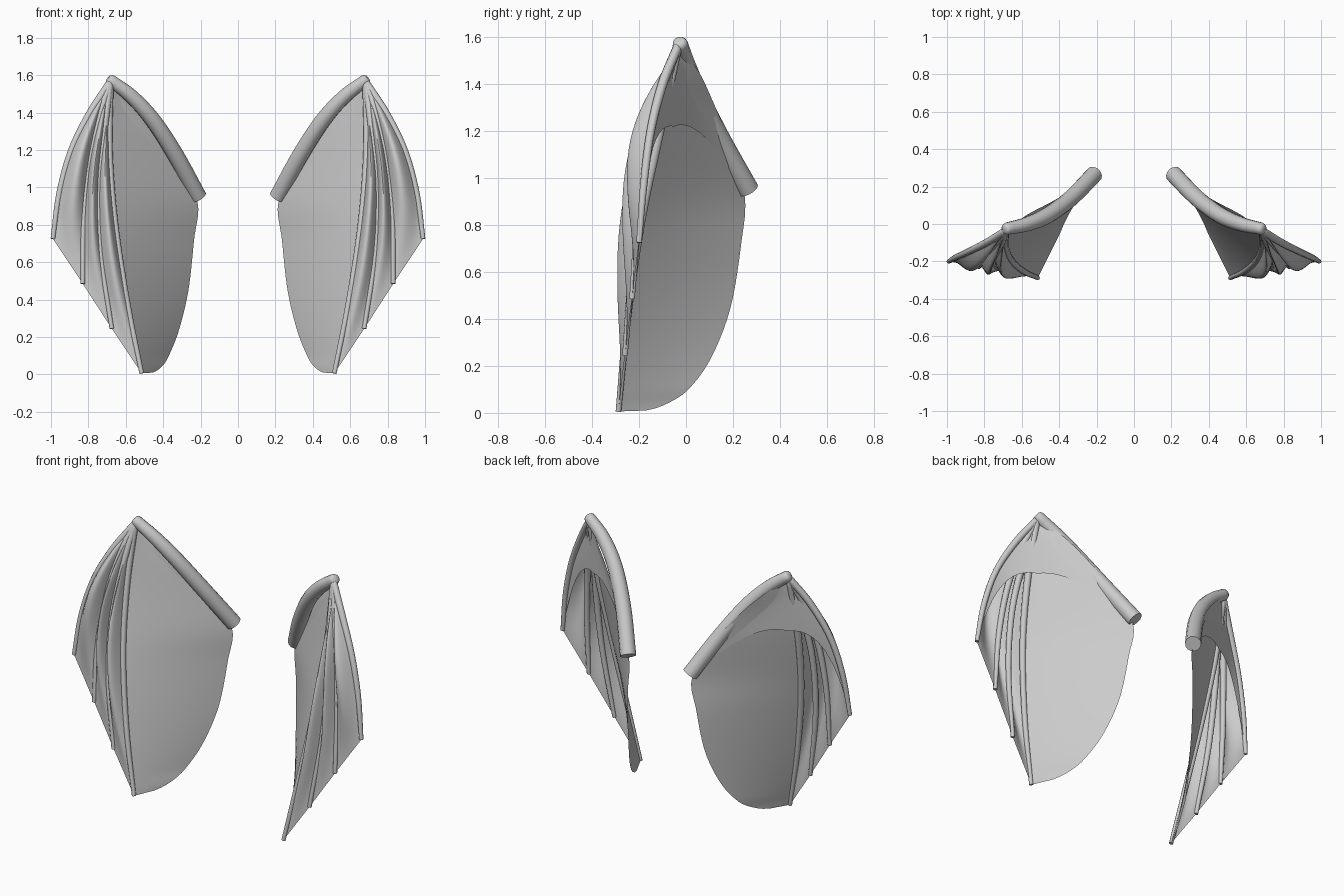
import bpy, bmesh, math
from mathutils import Vector

if "Cube" in bpy.data.objects:
    bpy.data.objects.remove(bpy.data.objects["Cube"])

grey = bpy.data.materials.new("wing_grey")
grey.use_nodes = True
grey.diffuse_color = (0.6, 0.6, 0.6, 1)
grey.node_tree.nodes["Principled BSDF"].inputs["Base Color"].default_value = (0.6, 0.6, 0.6, 1)


def sample(pts, t):
    """Point at fraction t on a smooth curve through pts."""
    p = [Vector(q) for q in pts]
    p = [2 * p[0] - p[1]] + p + [2 * p[-1] - p[-2]]
    u = t * (len(pts) - 1)
    i = min(int(u), len(pts) - 2)
    f = u - i
    a, b, c, d = p[i:i + 4]
    return 0.5 * (2 * b + (c - a) * f + (2 * a - 5 * b + 4 * c - d) * f ** 2
                  + (3 * b - a - 3 * c + d) * f ** 3)


def at_height(pts, z):
    """Point at height z on a curve that falls steadily."""
    lo, hi = 0.0, 1.0
    for _ in range(30):
        mid = (lo + hi) / 2
        if sample(pts, mid).z > z:
            lo = mid
        else:
            hi = mid
    return sample(pts, lo)


def finish(name, bm):
    """Make the object, smooth it and mirror it to the other wing."""
    bmesh.ops.recalc_face_normals(bm, faces=bm.faces)
    me = bpy.data.meshes.new(name)
    bm.to_mesh(me)
    bm.free()
    me.materials.append(grey)
    ob = bpy.data.objects.new(name, me)
    bpy.context.collection.objects.link(ob)
    bpy.ops.object.select_all(action='DESELECT')
    ob.select_set(True)
    bpy.context.view_layer.objects.active = ob
    bpy.ops.object.shade_smooth_by_angle(angle=math.radians(45))
    mod = ob.modifiers.new("other_wing", 'MIRROR')
    mod.use_mirror_merge = False


def grid(bm, rows, close=False):
    """Skin rows of points with quads."""
    vs = [[bm.verts.new(p) for p in r] for r in rows]
    for r, s in zip(vs, vs[1:]):
        n = len(r)
        for j in range(n if close else n - 1):
            k = (j + 1) % n
            bm.faces.new((r[j], r[k], s[k], s[j]))
    return vs


def tube(name, pts, radii, steps=24, sides=12):
    """Tapered round bone with a rounded start and a flat end."""
    bm = bmesh.new()
    rows = []
    for i in range(steps + 1):
        t = i / steps
        c = sample(pts, t)
        d = (sample(pts, min(t + .01, 1)) - sample(pts, max(t - .01, 0))).normalized()
        u = d.cross(Vector((0, 1, 0.3))).normalized()
        v = d.cross(u)
        r = sample([(q, 0, 0) for q in radii], t).x
        ring = lambda cc, rr: [cc + rr * (math.cos(a) * u + math.sin(a) * v)
                               for a in (math.tau * k / sides for k in range(sides))]
        if i == 0:
            rows += [ring(c - d * r * .6, r * .5), ring(c - d * r * .4, r * .85)]
        rows.append(ring(c, r))
    vs = grid(bm, rows, True)
    bm.faces.new(vs[0])
    bm.faces.new(vs[-1])
    finish(name, bm)


def sheet(name, func, nu=28, nv=12):
    """Thin skin from a function of two fractions."""
    bm = bmesh.new()
    grid(bm, [[func(i / nu, j / nv) for j in range(nv + 1)] for i in range(nu + 1)])
    bmesh.ops.remove_doubles(bm, verts=bm.verts, dist=1e-5)
    finish(name, bm)


# Control curves, all running down from the wing's peak
peak = (.685, -.035, 1.56)
tip = (.515, -.288, .006)
arm = [(.68, -.025, 1.572), (.57, 0, 1.487), (.455, .05, 1.36), (.335, .14, 1.175), (.213, .265, .95)]
arm_edge = [peak, (.57, .05, 1.46), (.45, .113, 1.33), (.335, .18, 1.165), (.217, .25, .93)]
free_edge = [(.235, .235, .72), (.265, .19, .45), (.315, .11, .24), (.365, .02, .11),
             (.40, -.06, .05), (.45, -.16, .012), tip]
fingers = [
    [peak, (.79, -.10, 1.4), (.89, -.15, 1.2), (.955, -.18, .97), (.99, -.2, .725)],
    [peak, (.745, -.107, 1.37), (.795, -.164, 1.13), (.825, -.203, .83), (.83, -.23, .485)],
    [peak, (.715, -.114, 1.32), (.745, -.18, 1.02), (.735, -.226, .66), (.675, -.26, .245)],
    [peak, (.69, -.112, 1.2), (.66, -.19, .82), (.595, -.25, .4), tip],
]

# Arm bone and finger bones
tube("arm_bone", arm, (.033, .039, .043, .045, .046))
for n, f in enumerate(fingers):
    tube(f"finger_bone_{n + 1}", f, (.02, .02, .018, .016, .012), sides=10)

# Webs between neighbouring fingers, billowing forwards and straight along the hem
for n, (f, g) in enumerate(zip(fingers, fingers[1:])):
    def web(t, s, f=f, g=g):
        p = sample(f, t).lerp(sample(g, t), s)
        p.y -= .08 * math.sin(math.pi * s) * math.sin(math.pi * t ** 1.1) ** 1.4
        return p
    sheet(f"finger_web_{n + 1}", web)

# Large inner membrane, spanning level from the last finger to the free edge
rim = arm_edge + free_edge


def inner(t, s):
    z = peak[2] + (tip[2] - peak[2]) * (1 - (1 - t) ** 1.6)
    return at_height(fingers[3], z).lerp(at_height(rim, z), s)


sheet("inner_membrane", inner, 40, 16)


# Short rear web from the arm across to the first finger
def rear(t, s):
    e, f = sample(arm_edge, t), sample(fingers[0], t)
    m = Vector(peak).lerp(Vector((.67, -.05, 1.22)), t)
    p = e * (2 * s - 1) * (s - 1) + m * 4 * s * (1 - s) + f * s * (2 * s - 1)
    p.z += .05 * t * max(0, -math.sin(math.tau * s))
    return p


sheet("rear_web", rear, 20, 24)
